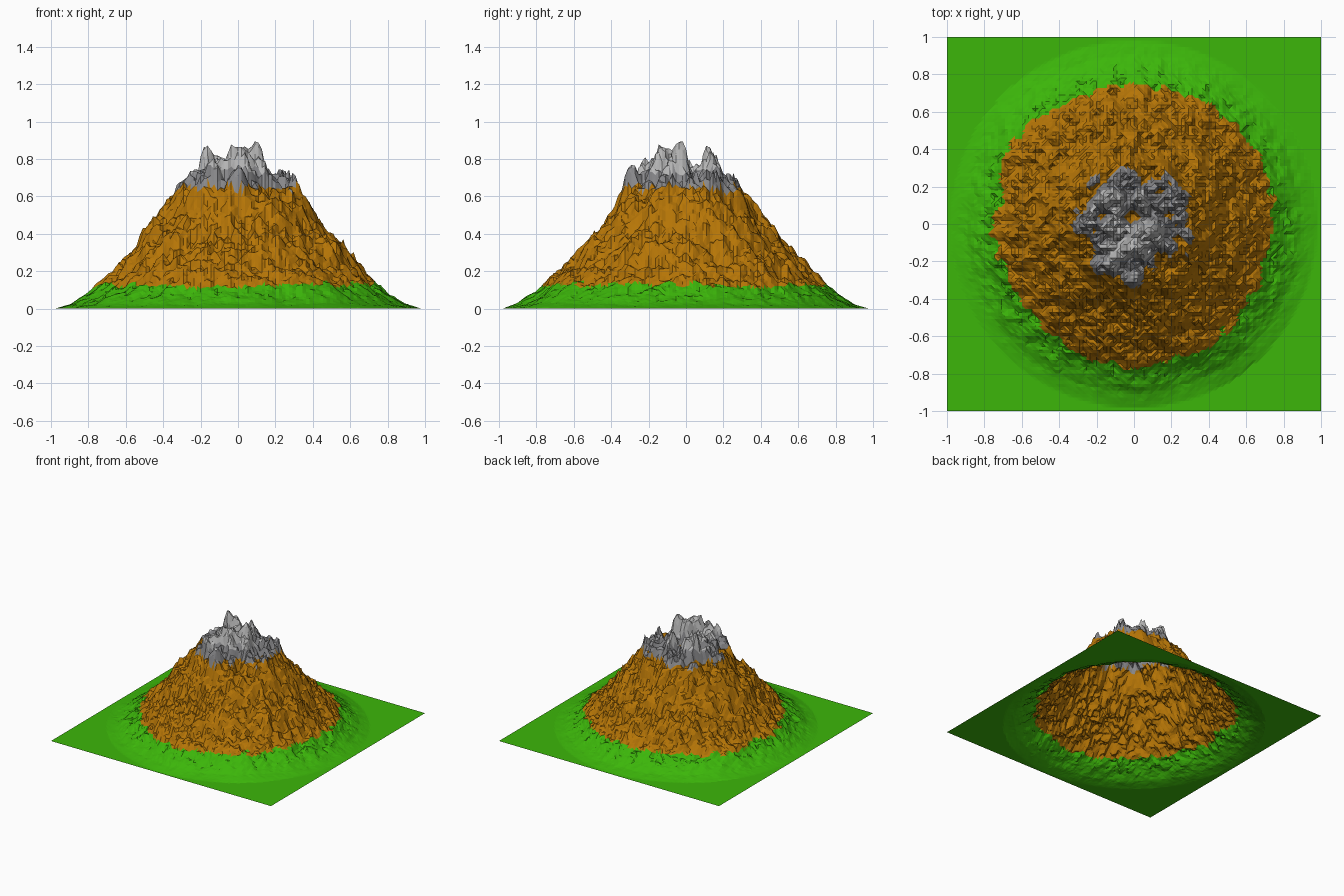
import bpy, bmesh, math
from mathutils import Vector, noise

if "Cube" in bpy.data.objects:
    bpy.data.objects.remove(bpy.data.objects["Cube"])

N = 110
# radius -> mean height of the slope
PROFILE = [(0, .70), (.1, .70), (.2, .685), (.3, .63), (.4, .505), (.5, .38), (.6, .265),
           (.7, .16), (.8, .078), (.9, .022), (.98, 0), (2, 0)]
# summit peaks, dents and shoulders: x, y, height change, spread
BUMPS = [(0, -.13, .19, .042), (.1, -.02, .16, .038), (-.17, .12, .18, .033), (.03, .13, .15, .038),
         (-.1, -.02, .13, .036), (.01, -.03, .16, .035), (.12, -.1, .12, .03), (-.1, .16, .12, .03),
         (.25, .13, .10, .04), (0, -.31, .09, .045), (-.30, -.02, .07, .05), (.3, -.1, .07, .04),
         (-.15, -.22, .07, .05), (-.37, .03, .04, .06), (-.01, .04, -.15, .028),
         (.17, -.22, -.10, .05), (.08, .4, -.04, .06), (.45, -.6, .03, .12), (-.55, .48, .03, .12),
         (0, -.72, .02, .12)]


def slope(r):
    for (r0, h0), (r1, h1) in zip(PROFILE, PROFILE[1:]):
        if r <= r1:
            return h0 + (h1 - h0) * (r - r0) / (r1 - r0)
    return 0


def fractal_field(points, scale, seed, octaves):
    """Fractal noise scaled to zero mean and unit spread."""
    vals = [noise.fractal(Vector((p.x * scale + seed, p.y * scale + 7.1, 1.7)), .6, 2.1, octaves)
            for p in points]
    mean = sum(vals) / len(vals)
    dev = math.sqrt(sum((n - mean) ** 2 for n in vals) / len(vals))
    return [max(-2.2, min(2.2, (n - mean) / dev)) for n in vals]


def material(name, rgb):
    m = bpy.data.materials.new(name)
    m.diffuse_color = (*rgb, 1)
    m.use_nodes = True
    m.node_tree.nodes["Principled BSDF"].inputs["Base Color"].default_value = m.diffuse_color
    return m


# Ground sheet
bm = bmesh.new()
bmesh.ops.create_grid(bm, x_segments=N, y_segments=N, size=1)
points = [v.co.copy() for v in bm.verts]
broad = fractal_field(points, 5.5, 3.3, 4)
fine = fractal_field(points, 17, 9.4, 3)

# Raise the mountain
for v, a, b in zip(bm.verts, broad, fine):
    x, y = v.co.x, v.co.y
    h = slope(math.hypot(x, y))
    lift = min(1, h / .22)
    crown = max(0, min(1, (h - .55) / .12))
    z = h + lift * (.017 * a + .016 * b) + crown * .014 * b
    for bx, by, amount, s in BUMPS:
        z += amount * math.exp(-((x - bx) ** 2 + (y - by) ** 2) / (2 * s * s))
    if z > .82:  # ease the tallest peaks to a common height
        z = .82 + .085 * math.tanh((z - .82) / .085)
    v.co.z = max(0, z) if h > 0 else 0

# Triangulate and colour by altitude, with ragged borders
bmesh.ops.triangulate(bm, faces=bm.faces[:])
for f in bm.faces:
    c = f.calc_center_median()
    ragged = noise.noise(Vector((c.x * 14, c.y * 14, 4.2)))
    f.material_index = sum(c.z > level + ragged * w for level, w in
                           ((.125, .03), (.645, .05), (.735, .05)))
    f.smooth = False

mesh = bpy.data.meshes.new("mountain")
bm.to_mesh(mesh)
bm.free()
for name, rgb in (("grass", (.045, .47, .003)), ("earth", (.47, .18, .002)),
                  ("rock", (.25, .25, .26)), ("pale_rock", (.47, .47, .47))):
    mesh.materials.append(material(name, rgb))
mountain = bpy.data.objects.new("mountain", mesh)
bpy.context.collection.objects.link(mountain)
